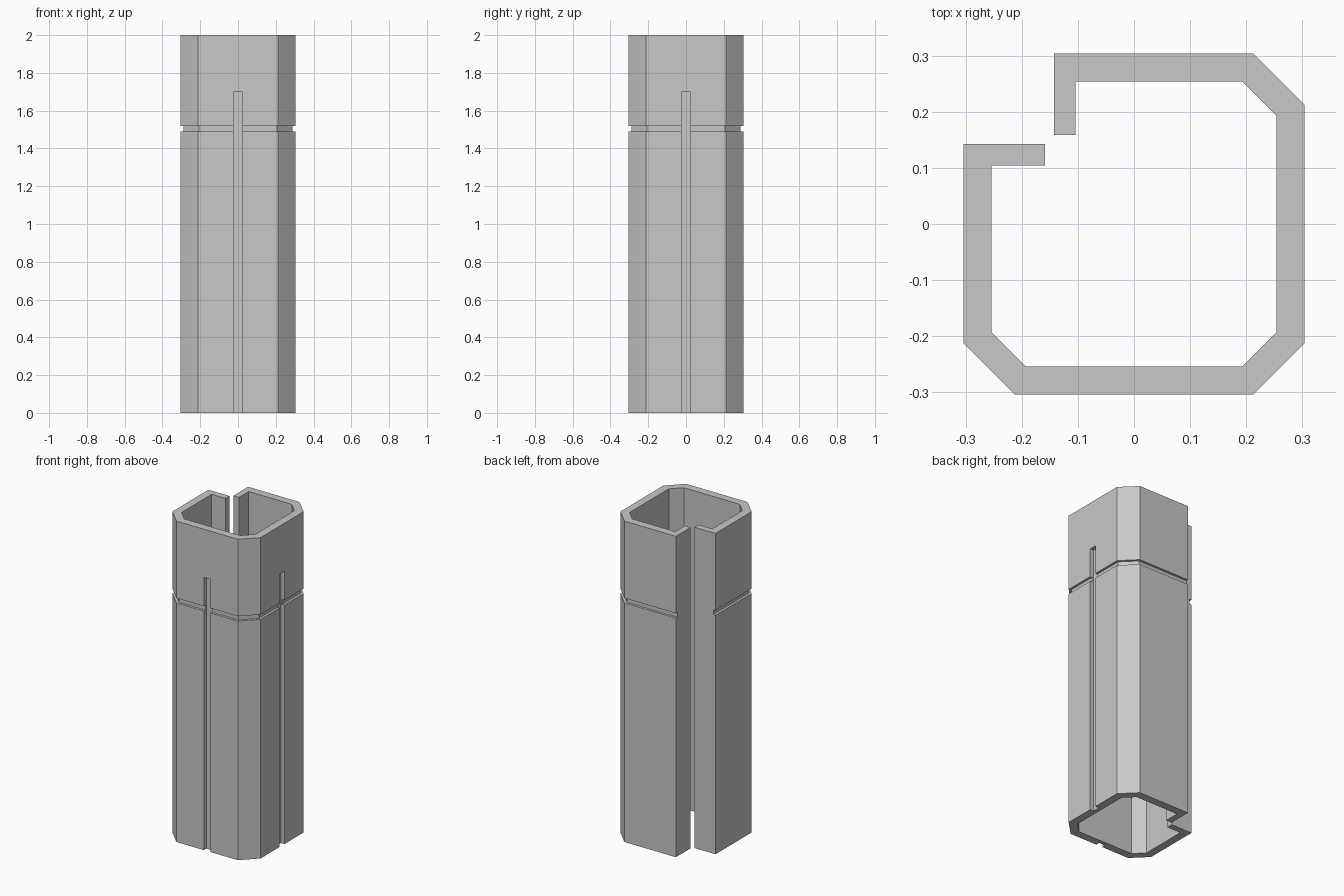
import bpy
import bmesh

cube = bpy.data.objects.get("Cube")
if cube:
    bpy.data.objects.remove(cube, do_unlink=True)

HALF, CHAMFER = 0.304, 0.212        # outer half width, end of the flat sides
INNER, INNER_CHAMFER = 0.254, 0.193
GROOVE, SLOT = 0.015, 0.025         # cut depths
GROOVE_LOW, GROOVE_HIGH = 1.49, 1.52

grey = bpy.data.materials.new("grey")
grey.use_nodes = True
colour = (0.58, 0.58, 0.58, 1)
grey.diffuse_color = colour
grey.node_tree.nodes["Principled BSDF"].inputs["Base Color"].default_value = colour


def make_object(name, bm):
    bmesh.ops.recalc_face_normals(bm, faces=bm.faces[:])
    mesh = bpy.data.meshes.new(name)
    bm.to_mesh(mesh)
    bm.free()
    mesh.materials.append(grey)
    obj = bpy.data.objects.new(name, mesh)
    bpy.context.collection.objects.link(obj)
    return obj


def prism(name, points, low, high):
    bm = bmesh.new()
    face = bm.faces.new([bm.verts.new((x, y, low)) for x, y in points])
    top = bmesh.ops.extrude_face_region(bm, geom=[face])["geom"]
    verts = [g for g in top if isinstance(g, bmesh.types.BMVert)]
    bmesh.ops.translate(bm, verts=verts, vec=(0, 0, high - low))
    return make_object(name, bm)


def box(x0, x1, y0, y1):
    return [(x0, y0), (x1, y0), (x1, y1), (x0, y1)]


def octagon(h, c):
    return [(c, -h), (h, -c), (h, c), (c, h), (-c, h), (-h, c), (-h, -c), (-c, -h)]


def ring(name, outer, inner, low, high):
    # closed band between two loops with equal point counts
    bm = bmesh.new()
    loops = [[bm.verts.new((x, y, z)) for x, y in pts]
             for pts, z in ((outer, low), (outer, high), (inner, high), (inner, low))]
    n = len(outer)
    for a, b in zip(loops, loops[1:] + loops[:1]):
        for i in range(n):
            j = (i + 1) % n
            bm.faces.new((a[i], a[j], b[j], b[i]))
    return make_object(name, bm)


# Half of the wall profile, mirrored across the diagonal through the open corner
outer_half = [(-0.159, 0.143), (-HALF, 0.143), (-HALF, -CHAMFER), (-CHAMFER, -HALF),
              (CHAMFER, -HALF)]
inner_half = [(INNER_CHAMFER, -INNER), (-INNER_CHAMFER, -INNER),
              (-INNER, -INNER_CHAMFER), (-INNER, 0.104), (-0.159, 0.104)]


def mirrored(points):
    return [(-y, -x) for x, y in reversed(points)]


profile = outer_half + mirrored(outer_half) + mirrored(inner_half) + inner_half
body = prism("split_tube", profile, 0, 2)

# Groove around the outside and a vertical slot on the front and the +x side
inset = GROOVE * 0.414
cutters = [
    ring("groove_cutter", octagon(0.5, 0.3),
         octagon(HALF - GROOVE, CHAMFER - inset), GROOVE_LOW, GROOVE_HIGH),
    prism("front_slot_cutter", box(-0.023, 0.023, -0.4, -HALF + SLOT), -0.1, 1.7),
    prism("side_slot_cutter", box(HALF - SLOT, 0.4, -0.023, 0.023), -0.1, 1.7),
]
for cutter in cutters:
    mod = body.modifiers.new(cutter.name, "BOOLEAN")
    mod.operation = "DIFFERENCE"
    mod.solver = "EXACT"
    mod.object = cutter
    cutter.hide_render = True

# Bake the cuts, then drop the cutters
bpy.context.view_layer.update()
graph = bpy.context.evaluated_depsgraph_get()
cut_mesh = bpy.data.meshes.new_from_object(body.evaluated_get(graph))
body.modifiers.clear()
body.data = cut_mesh
for cutter in cutters:
    bpy.data.objects.remove(cutter, do_unlink=True)
